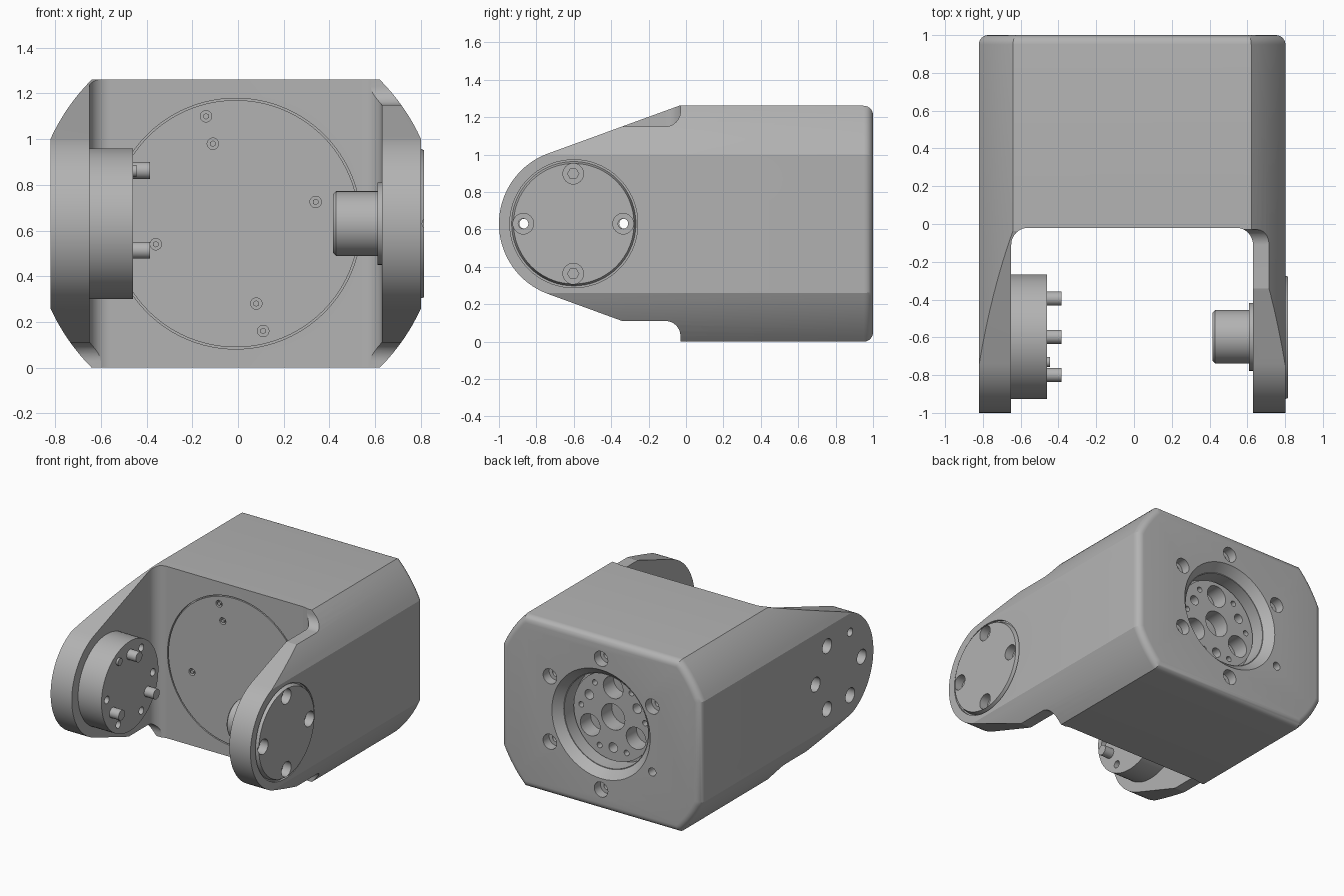
import bpy, bmesh, math
from mathutils import Matrix, Vector

if bpy.data.objects.get("Cube"):
    bpy.data.objects.remove(bpy.data.objects["Cube"])

GREY = bpy.data.materials.new("machined grey")
GREY.use_nodes = True
GREY.diffuse_color = (0.45, 0.45, 0.45, 1)
GREY.node_tree.nodes["Principled BSDF"].inputs["Base Color"].default_value = (0.45, 0.45, 0.45, 1)

CX, CZ = -0.01, 0.63        # bore axis of the housing
JY = -0.597                 # joint axis across the arms
TURN = {"x": Matrix.Rotation(math.pi / 2, 4, "Y"), "y": Matrix.Rotation(-math.pi / 2, 4, "X")}
PLACE = {"x": lambda a, b, t: (t, a, b), "y": lambda a, b, t: (a, t, b), "z": lambda a, b, t: (a, b, t)}


def finish(bm, name):
    bmesh.ops.recalc_face_normals(bm, faces=bm.faces)
    mesh = bpy.data.meshes.new(name)
    bm.to_mesh(mesh)
    bm.free()
    mesh.materials.append(GREY)
    obj = bpy.data.objects.new(name, mesh)
    bpy.context.collection.objects.link(obj)
    return obj


def arc(a, b, r, start, end, steps=12):
    angles = [math.radians(start + (end - start) * i / steps) for i in range(steps + 1)]
    return [(a + r * math.cos(t), b + r * math.sin(t)) for t in angles]


def prism(name, points, axis, lo, hi, round_end=0):
    bm = bmesh.new()
    put = PLACE[axis]
    base = bm.faces.new([bm.verts.new(put(a, b, lo)) for a, b in points])
    top = bmesh.ops.extrude_face_region(bm, geom=[base], use_keep_orig=True)["geom"]
    moved = [v for v in top if isinstance(v, bmesh.types.BMVert)]
    bmesh.ops.translate(bm, verts=moved, vec=Vector(put(0, 0, hi - lo)))
    bmesh.ops.recalc_face_normals(bm, faces=bm.faces)
    if round_end:
        rim = [e for e in bm.edges if all(v in moved for v in e.verts)]
        bmesh.ops.bevel(bm, geom=rim, offset=round_end, segments=6, profile=0.5, affect="EDGES")
    return finish(bm, name)


def rod(name, axis, a, b, r, lo, hi, r2=None, sides=32):
    bm = bmesh.new()
    mid = Matrix.Translation(PLACE[axis](a, b, (lo + hi) / 2))
    bmesh.ops.create_cone(bm, cap_ends=True, segments=sides, radius1=r, radius2=r if r2 is None else r2,
                          depth=hi - lo, matrix=mid @ TURN[axis])
    return finish(bm, name)


def combine(targets, tool, operation="DIFFERENCE"):
    tool.hide_render = True
    for target in targets:
        mod = target.modifiers.new("cut", "BOOLEAN")
        mod.operation, mod.solver, mod.object = operation, "EXACT", tool
        bpy.context.view_layer.objects.active = target
        bpy.ops.object.modifier_apply(modifier=mod.name)
    bpy.data.objects.remove(tool)


def drill(targets, axis, a, b, r, lo, hi, r2=None, sides=32):
    combine(targets, rod("drill", axis, a, b, r, lo, hi, r2, sides))


def ring(a, b, radius, degrees):
    return [arc(a, b, radius, d, d, 1)[0] for d in degrees]


# Housing: front section, U-shaped plan and side outline intersected
section = []
for start, end in ((24.5, 45), (135, 155.5), (204.5, 225), (315, 335.5)):
    section += arc(CX, CZ, 0.892, start, end, 8)
housing = prism("housing", section, "y", -1.2, 1.0, round_end=0.05)

plan = [(-1, 1.1), (-1, -1.3), (-0.65, -1.3)] + arc(-0.56, -0.11, 0.09, 180, 90)
plan += arc(0.54, -0.11, 0.09, 90, 0) + [(0.63, -1.3), (1, -1.3), (1, 1.1)]
combine([housing], prism("plan", plan, "z", -0.1, 1.4), "INTERSECT")

side = arc(-0.6, CZ, 0.4, 110, 250, 40) + [(-0.341, 0.11)] + arc(-0.11, 0.03, 0.08, 90, 0)
side += [(-0.03, -0.2), (1.1, -0.2), (1.1, 1.4), (-0.03, 1.4), (-0.03, 1.263)]
combine([housing], prism("outline", side, "x", -1.1, 1.1), "INTERSECT")

# Notch above the left arm
notch = [(-0.5, 1.15)] + arc(-0.11, 1.23, 0.08, 270, 360) + [(-0.03, 1.45), (-0.5, 1.45)]
combine([housing], prism("notch", notch, "x", 0.5, 1.2))

# Round cover seam and its small screws
seam = rod("seam", "y", CX, CZ, 0.549, -0.06, 0.0, sides=96)
drill([seam], "y", CX, CZ, 0.541, -0.1, 0.1, sides=96)
combine([housing], seam)
parts = [housing]
for x, z in ((-0.14, 1.1), (-0.11, 0.98), (0.34, 0.725), (-0.36, 0.54), (0.08, 0.28), (0.11, 0.16)):
    drill([housing], "y", x, z, 0.025, -0.1, 0.01)
    parts.append(rod("cover_screw", "y", x, z, 0.014, -0.02, 0.015, sides=6))

# Rear bore with its flange disc
drill([housing], "y", CX, CZ, 0.345, 0.94, 1.01, 0.408, 64)
drill([housing], "y", CX, CZ, 0.34, 0.81, 0.97, sides=64)
flange = rod("flange_disc", "y", CX, CZ, 0.32, 0.78, 0.86, sides=64)
parts.append(flange)
drill([flange, housing], "y", CX, CZ, 0.095, 0.74, 0.95)
for degrees, radius, size in (((90, 210, 330), 0.215, 0.08), ((30, 150, 270), 0.225, 0.035),
                              ((55, 125, 175, 245, 295, 5), 0.26, 0.02)):
    for x, z in ring(CX, CZ, radius, degrees):
        drill([flange, housing], "y", x, z, size, 0.74, 0.95)

# Rear mounting holes
for d in range(30, 390, 60):
    x, z = ring(CX, CZ, 0.48, [d])[0]
    small = d == 210
    drill([housing], "y", x, z, 0.03 if small else 0.055, 0.93, 1.1)
    drill([housing], "y", x, z, 0.027, 0.87, 0.96, sides=24)

# Right arm: drive hub with pins
hub = rod("drive_hub", "x", JY, CZ, 0.33, -0.655, -0.46, sides=72)
parts.append(hub)
for d in range(0, 360, 60):
    y, z = ring(JY, CZ, 0.267, [d])[0]
    drill([housing], "x", y, z, 0.03 if d == 120 else 0.053, -0.95, -0.74)
    drill([housing, hub], "x", y, z, 0.027, -0.95, -0.4, sides=24)
    if d == 120:
        parts.append(rod("hub_screw", "x", y, z, 0.0265, -0.7, -0.445, sides=24))
for y, z in ring(JY, CZ, 0.233, (90, 210, 330)):
    parts.append(rod("hub_pin", "x", y, z, 0.037, -0.48, -0.385))

# Left arm: cap seated in a shallow recess
drill([housing], "x", -0.6, CZ, 0.342, 0.785, 0.9, sides=72)
cap = rod("bearing_cap", "x", -0.6, CZ, 0.334, 0.78, 0.815, 0.322, 72)
parts.append(cap)
for d in (0, 90, 180, 270):
    y, z = ring(-0.603, CZ, 0.267, [d])[0]
    drill([housing, cap], "x", y, z, 0.055, 0.75, 0.9)
    if d % 180 == 0:
        drill([housing], "x", y, z, 0.027, 0.5, 0.9, sides=24)
    else:
        drill([housing], "x", y, z, 0.03, 0.72, 0.9, sides=6)

# Left arm: bearing shaft and its collar
parts.append(rod("shaft_collar", "x", JY, CZ, 0.18, 0.61, 0.64, sides=64))
parts.append(rod("bearing_shaft", "x", JY, CZ, 0.142, 0.43, 0.62, sides=64))
parts.append(rod("shaft_tip", "x", JY, CZ, 0.127, 0.415, 0.43, 0.142, 64))

# Smooth curved faces, sharp corners
bpy.ops.object.select_all(action="DESELECT")
for part in parts:
    part.select_set(True)
bpy.context.view_layer.objects.active = housing
bpy.ops.object.shade_smooth_by_angle(angle=math.radians(18))
